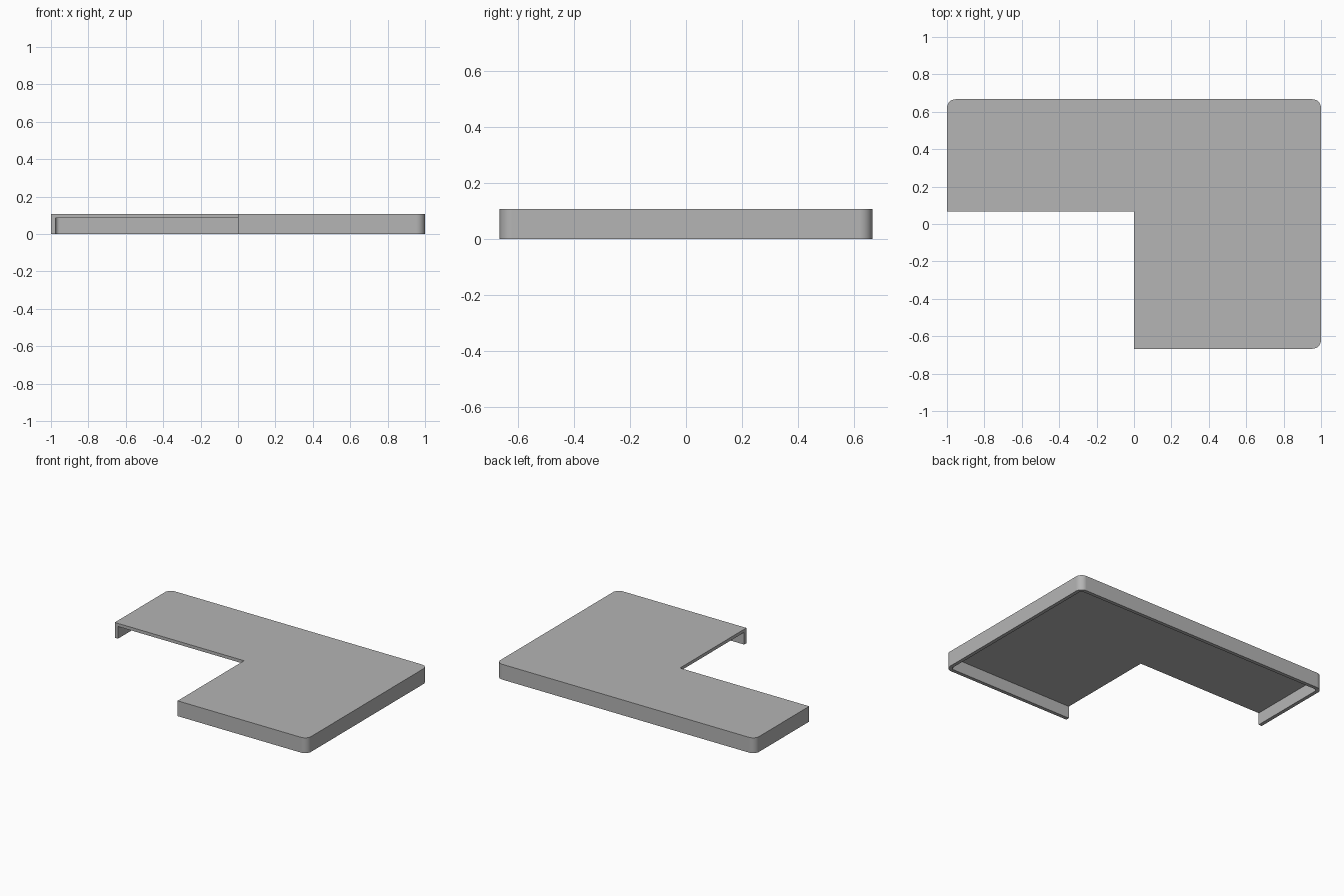
import bpy, bmesh
from math import pi, cos, sin, radians

cube = bpy.data.objects.get("Cube")
if cube:
    bpy.data.objects.remove(cube, do_unlink=True)

HX, HY = 1.0, 0.667          # half width and depth
NOTCH = (0.0, 0.067)         # inside corner of the L
TOP, UNDER = 0.107, 0.085    # top face and underside heights
RIM, RADIUS, STEPS = 0.025, 0.046, 8

grey = bpy.data.materials.new("worktop grey")
grey.use_nodes = True
colour = (0.46, 0.46, 0.46, 1)
grey.diffuse_color = colour
grey.node_tree.nodes["Principled BSDF"].inputs["Base Color"].default_value = colour


def outline(inset):
    """Open path round the three rounded outer corners, from notch end to notch end."""
    x, y, r = HX - inset, HY - inset, RADIUS - inset
    path = [(-x, NOTCH[1])]
    for sx, sy, start in ((-1, 1, pi), (1, 1, pi / 2), (1, -1, 0)):
        for i in range(STEPS + 1):
            a = start - pi / 2 * i / STEPS
            path.append((sx * (x - r) + r * cos(a), sy * (y - r) + r * sin(a)))
    return path + [(NOTCH[0], -y)]


bm = bmesh.new()


def ring(path, z):
    return [bm.verts.new((x, y, z)) for x, y in path]


outer, inner = outline(0), outline(RIM)
outer_top, outer_foot = ring(outer, TOP), ring(outer, 0)
inner_foot, inner_top = ring(inner, 0), ring(inner, UNDER)
corner_top, corner_under = ring([NOTCH], TOP)[0], ring([NOTCH], UNDER)[0]

# Top surface and underside
bm.faces.new(outer_top + [corner_top])
bm.faces.new(inner_top + [corner_under])

# Hanging rim: outside, bottom edge and inside
rows = [outer_top, outer_foot, inner_foot, inner_top]
for a, b in zip(rows, rows[1:]):
    for i in range(len(a) - 1):
        bm.faces.new((a[i], a[i + 1], b[i + 1], b[i]))

# Open cut ends facing into the notch
for end in (0, -1):
    bm.faces.new([row[end] for row in rows] + [corner_under, corner_top])

bmesh.ops.recalc_face_normals(bm, faces=bm.faces)
mesh = bpy.data.meshes.new("corner_worktop")
bm.to_mesh(mesh)
bm.free()
mesh.materials.append(grey)

worktop = bpy.data.objects.new("corner_worktop", mesh)
bpy.context.collection.objects.link(worktop)
bpy.ops.object.select_all(action="DESELECT")
worktop.select_set(True)
bpy.context.view_layer.objects.active = worktop
bpy.ops.object.shade_smooth_by_angle(angle=radians(30))

# Keep the long flat sides flat beside the rounded corners
weighted = worktop.modifiers.new("flat_sides", "WEIGHTED_NORMAL")
weighted.keep_sharp = True
